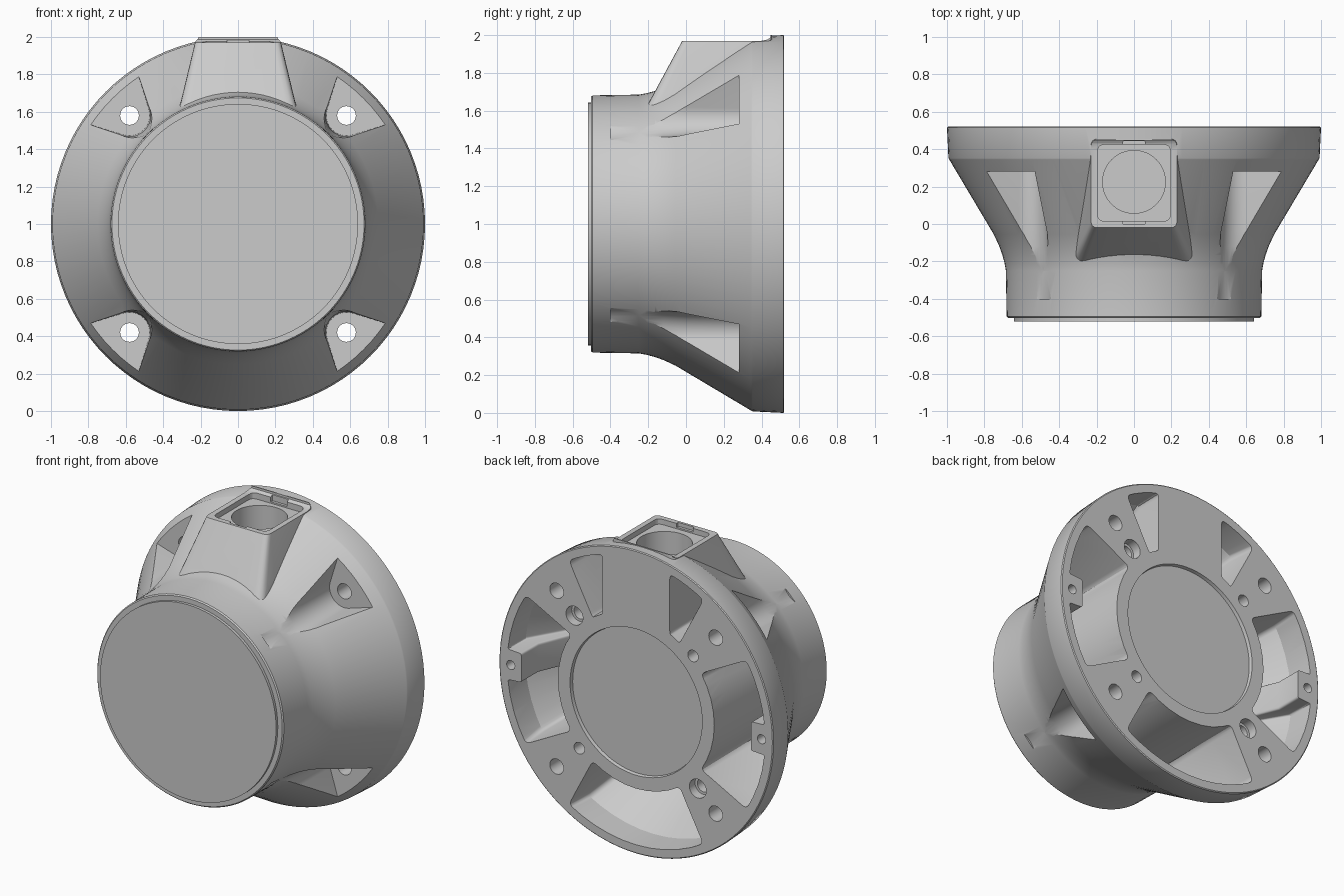
import bpy, bmesh
from math import sin, cos, asin, radians, pi
from mathutils import Vector

if "Cube" in bpy.data.objects:
    bpy.data.objects.remove(bpy.data.objects["Cube"])

CENTRE = (0, 0, 1.0)          # everything is modelled around the y axis, then raised


def loft(name, loops):
    """Skin equal-length 3D loops and cap both ends."""
    bm = bmesh.new()
    rings = [[bm.verts.new(p) for p in loop] for loop in loops]
    n = len(rings[0])
    for a, b in zip(rings, rings[1:]):
        for i in range(n):
            j = (i + 1) % n
            bm.faces.new((a[i], a[j], b[j], b[i]))
    bm.faces.new(rings[0])
    bm.faces.new(rings[-1])
    bmesh.ops.recalc_face_normals(bm, faces=bm.faces)
    me = bpy.data.meshes.new(name)
    bm.to_mesh(me)
    bm.free()
    ob = bpy.data.objects.new(name, me)
    ob.location = CENTRE
    bpy.context.collection.objects.link(ob)
    return ob


def circle(r, n, cx=0, cy=0):
    return [(cx + r * cos(2 * pi * i / n), cy + r * sin(2 * pi * i / n)) for i in range(n)]


def rounded(pts, steps=4):
    """Round each (x, y, radius) corner of a polygon."""
    out = []
    for i, (x, y, r) in enumerate(pts):
        p = Vector((x, y))
        if r == 0:
            out.append(p)
            continue
        a = Vector(pts[i - 1][:2]) - p
        b = Vector(pts[(i + 1) % len(pts)][:2]) - p
        p0 = p + a.normalized() * min(r, .45 * a.length)
        p1 = p + b.normalized() * min(r, .45 * b.length)
        for k in range(steps + 1):
            t = k / steps
            out.append(p0 * (1 - t) ** 2 + p * 2 * t * (1 - t) + p1 * t * t)
    return out


def at_y(pts, y):
    return [(p[0], y, p[1]) for p in pts]


def at_z(pts, z):
    return [(p[0], p[1], z) for p in pts]


def rect(x, y0, y1, r):
    return rounded([(-x, y0, r), (x, y0, r), (x, y1, r), (-x, y1, r)])


def boolean(target, other, op='DIFFERENCE'):
    m = target.modifiers.new(op.lower(), 'BOOLEAN')
    m.operation, m.object, m.solver = op, other, 'EXACT'
    bpy.context.view_layer.objects.active = target
    bpy.ops.object.modifier_apply(modifier=m.name)
    bpy.data.objects.remove(other)


def drill(r, x, z, y0, y1, n=28):
    c = circle(r, n, x, z)
    boolean(body, loft("drill", [at_y(c, y0), at_y(c, y1)]))


# Flared body, revolved around y: (radius, y)
profile = [(.642, -.52), (.642, -.502), (.674, -.502), (.681, -.494), (.685, -.25),
           (.692, -.21), (.704, -.165), (.722, -.115), (.75, -.055), (.988, .345),
           (.992, .352), (1, .515), (.994, .52), (.482, .52), (.478, .498)]
body = loft("flared_housing", [at_y(circle(r, 96), y) for r, y in profile])

# Square port on top, flaring downwards
levels = []
for z, r in ((1.0, .035), (.70, .05), (.50, .05)):
    d = .97 - z
    levels.append(at_z(rect(.23 + .24 * d, -.02 - .54 * d, .455, r), z))
boolean(body, loft("port", levels), 'UNION')

# Flat on top of the port, curving up into the flange
flat = [(-.6, .97), (.40, .97), (.43, .976), (.447, .987), (.456, 1.2), (-.6, 1.2)]
boolean(body, loft("flat_cut", [[(x, y, z) for y, z in flat] for x in (-.32, .32)]))

# Port gasket recess with two notches, then the round bore
s = rect(.195, .015, .425, .04)
boolean(body, loft("recess", [at_z(s, .935), at_z(s, 1.1)]))
s = rect(.06, -.003, .443, .008)
boolean(body, loft("recess_notch", [at_z(s, .945), at_z(s, 1.1)]))
c = circle(.168, 48, 0, .225)
boolean(body, loft("bore", [at_z(c, .62), at_z(c, 1.1)]))


# Screw pockets opening outwards on the flared side
def pocket_shape(r, sx, sz):
    half = radians(28)
    local = [(.58 + r * cos(t), .58 + r * sin(t)) for t in
             [radians(45) + pi / 2 + half + (pi - 2 * half) * k / 14 for k in range(15)]]
    for end, ang in ((local[-1], radians(45) - half), (local[0], radians(45) + half)):
        local.append((end[0] + .7 * cos(ang), end[1] + .7 * sin(ang)))
    return [(sx * x, sz * z) for x, z in local]


corners = [(sx, sz) for sx in (1, -1) for sz in (1, -1)]
for sx, sz in corners:
    sections = [(.28, .108), (.0, .113), (-.12, .122), (-.4, .15)]
    boolean(body, loft("screw_pocket", [at_y(pocket_shape(r, sx, sz), y) for y, r in sections]))


# Weight-saving pockets in the back face
def sector(turn, ri, ro, shrink, kind):
    """Ring sector around local +x; kind is plain, tab or half."""
    ho, hi = radians(31.5 - shrink), radians(34 - shrink)

    def arc(r, a, b, n, rr):
        pts = [(r * cos(a + (b - a) * k / n), r * sin(a + (b - a) * k / n), 0) for k in range(n + 1)]
        pts[0] = pts[0][:2] + (rr[0],)
        pts[-1] = pts[-1][:2] + (rr[1],)
        return pts
    c = .035
    if kind == 'half':
        pts = arc(ro, asin(.245 / ro), ho, 4, (c, c)) + arc(ri, hi, asin(.245 / ri), 4, (c, c))
    elif kind == 'tab':
        a, rt = asin(.1 / ro), ri + (ro - ri) * .72
        pts = arc(ro, -ho, -a, 4, (c, .015)) + [(rt, -.095, .015), (rt, .095, .015)]
        pts += arc(ro, a, ho, 4, (.015, c)) + arc(ri, hi, -hi, 8, (c, c))
    else:
        pts = arc(ro, -ho, ho, 10, (c, c)) + arc(ri, hi, -hi, 8, (c, c))
    co, si = cos(turn), sin(turn)
    return [(p.x * co - p.y * si, p.x * si + p.y * co) for p in rounded(pts)]


def back_pocket(turn, kind, mirror=1):
    loops = []
    for y, ri, ro, shrink in ((.56, .57, .942, 0), (.34, .572, .938, 1), (-.13, .585, .665, 5)):
        loops.append([(mirror * x, y, z) for x, y, z in at_y(sector(turn, ri, ro, shrink, kind), y)])
    boolean(body, loft("back_pocket", loops))


back_pocket(-pi / 2, 'plain')
for m in (1, -1):
    back_pocket(0, 'tab', m)
    back_pocket(pi / 2, 'half', m)
    drill(.03, m * .915, 0, .38, .6, 20)      # tab holes

# Screw holes, dowel holes and stepped holes
for sx, sz in corners:
    drill(.05, sx * .58, sz * .58, .2, .6)
    if sx == sz:
        drill(.062, sx * .45, sz * .45, .46, .6)
        drill(.045, sx * .45, sz * .45, .31, .5)
    else:
        drill(.038, sx * .415, sz * .415, .31, .6)

# Smooth shading with crisp edges
bpy.ops.object.select_all(action='DESELECT')
body.select_set(True)
bpy.context.view_layer.objects.active = body
bpy.ops.object.shade_smooth_by_angle(angle=radians(28))
